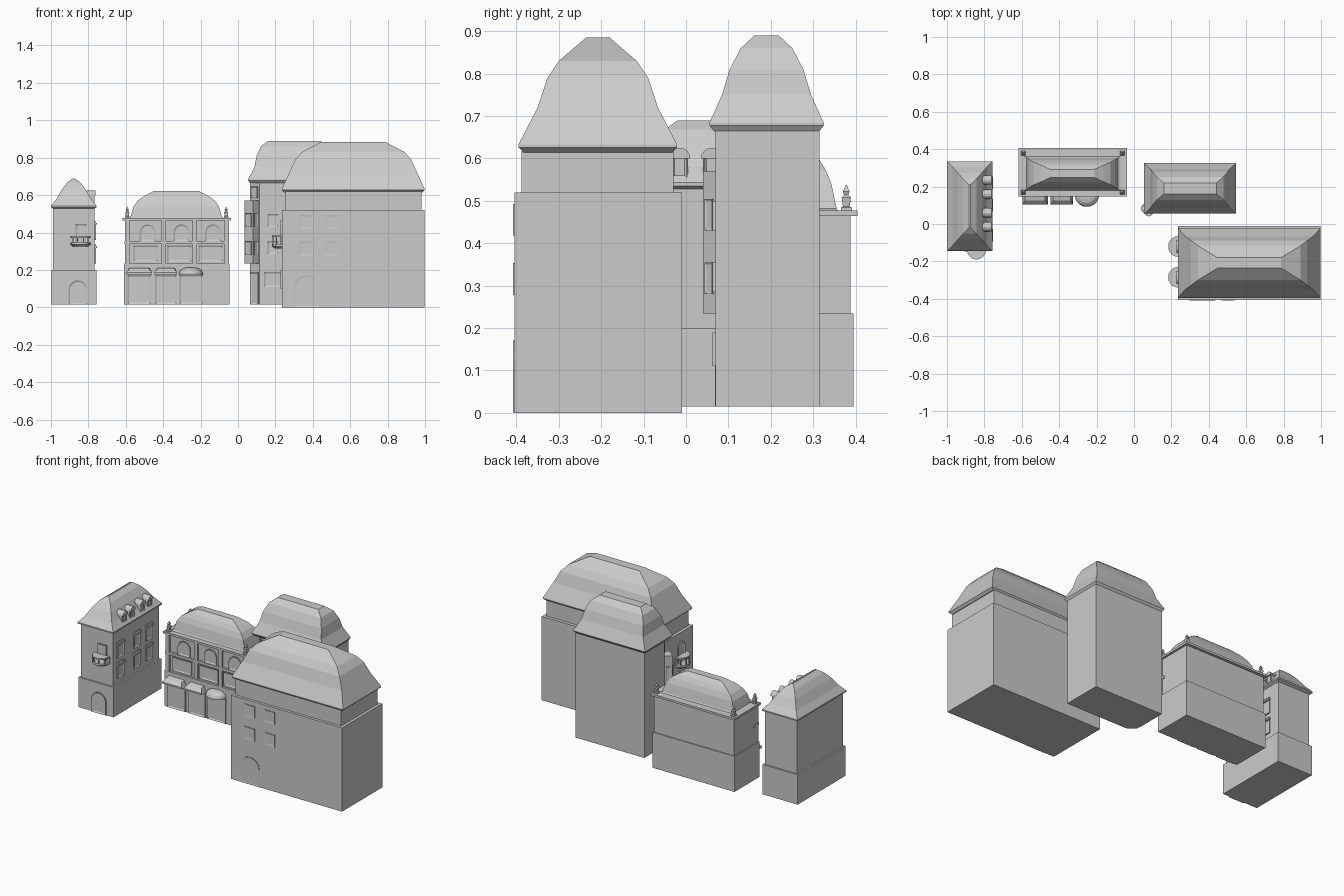
import bpy, bmesh
from math import pi, cos, sin
from mathutils import Vector

if "Cube" in bpy.data.objects:
    bpy.data.objects.remove(bpy.data.objects["Cube"])


def finish(name, bm):
    bmesh.ops.recalc_face_normals(bm, faces=bm.faces[:])
    me = bpy.data.meshes.new(name)
    bm.to_mesh(me)
    bm.free()
    ob = bpy.data.objects.new(name, me)
    bpy.context.collection.objects.link(ob)
    return ob


def loft(name, rings):
    """Skin a stack of closed rings and cap both ends."""
    bm = bmesh.new()
    vs = [[bm.verts.new(p) for p in r] for r in rings]
    n = len(rings[0])
    for a, b in zip(vs, vs[1:]):
        for i in range(n):
            j = (i + 1) % n
            bm.faces.new((a[i], a[j], b[j], b[i]))
    bm.faces.new(vs[0][::-1])
    bm.faces.new(vs[-1])
    return finish(name, bm)


def box(name, x0, x1, y0, y1, z0, z1):
    return loft(name, [[(x0, y0, z), (x1, y0, z), (x1, y1, z), (x0, y1, z)] for z in (z0, z1)])


def roof(name, cx, cy, steps):
    """Hipped roof from (half x, half y, z) steps."""
    return loft(name, [[(cx - a, cy - b, z), (cx + a, cy - b, z), (cx + a, cy + b, z), (cx - a, cy + b, z)]
                       for a, b, z in steps])


def opening(name, pos, normal, w, h, arched=False, out=.006, frame=.008):
    """Window or door: raised frame with a sunken pane; pos is bottom centre on the wall."""
    n = Vector(normal).normalized()
    u = Vector((0, 0, 1)).cross(n)
    r = w / 2
    pts = [(-r, 0), (r, 0)]
    if arched:
        pts += [(r * cos(pi * i / 8), h - r + r * sin(pi * i / 8)) for i in range(9)]
    else:
        pts += [(r, h), (-r, h)]
    bm = bmesh.new()
    base = Vector(pos)
    vs = [bm.verts.new(base + u * a + Vector((0, 0, b)) + n * out) for a, b in pts]
    bmesh.ops.remove_doubles(bm, verts=vs, dist=1e-5)
    f = bm.faces.new([v for v in vs if v.is_valid])
    back = bmesh.ops.extrude_face_region(bm, geom=[f])["geom"]
    front = [g for g in back if isinstance(g, bmesh.types.BMFace)][0]
    if not f.is_valid:
        f = front
    for v in front.verts:
        v.co += n * .001
    for v in list(bm.verts):
        if v not in front.verts:
            v.co -= n * (out + .003)
    bm.normal_update()
    bmesh.ops.inset_region(bm, faces=[front], thickness=frame, use_even_offset=True)
    for v in front.verts:
        v.co -= n * out * .8
    return finish(name, bm)


def half_round(name, pos, normal, r, depth, z_steps):
    """Half-round slab or dome against a wall from (scale, z) steps."""
    n = Vector(normal)
    u = Vector((0, 0, 1)).cross(n)
    rings = []
    for s, z in z_steps:
        rings.append([Vector((pos[0], pos[1], z)) + u * (r * s * cos(pi * i / 10)) + n * (depth * s * sin(pi * i / 10))
                      for i in range(11)])
    return loft(name, rings)


def balcony(name, pos, normal, r, depth, z0, z1):
    half_round(name + "_slab", pos, normal, r, depth, [(.75, z0 - .01), (1, z0), (1, z0 + .012)])
    half_round(name + "_rail", pos, normal, r, depth, [(1, z1 - .008), (1, z1)])
    n = Vector(normal)
    u = Vector((0, 0, 1)).cross(n)
    for i in range(0, 11, 2):
        p = Vector(pos) + .95 * (u * r * cos(pi * i / 10) + n * depth * sin(pi * i / 10))
        box(name + "_post", p.x - .003, p.x + .003, p.y - .003, p.y + .003, z0, z1)


# --- narrow left house ---
box("left_house_base", -.998, -.757, -.14, .33, .015, .2)
box("left_house_walls", -.988, -.767, -.13, .32, .2, .535)
roof("left_house_roof", -.878, .095, [(.112, .227, .528), (.122, .24, .535), (.122, .24, .543), (.092, .21, .58),
                                      (.064, .178, .63), (.035, .145, .668), (.004, .115, .69)])
opening("left_house_door", (-.856, -.14, .015), (0, -1, 0), .1, .13, True)
opening("left_balcony_door", (-.84, -.13, .325), (0, -1, 0), .06, .12)
balcony("left_balcony", (-.842, -.13, 0), (0, -1, 0), .053, .06, .335, .38)
for y in (-.06, .1, .22):
    for z in (.235, .36):
        opening("left_house_window", (-.767, y, z), (1, 0, 0), .06, .1)
        box("left_window_sill", -.77, -.755, y - .033, y + .033, z + .082, z + .092)
for y in (.235, .16, .06, -.015):
    box("dormer", -.84, -.772, y - .02, y + .02, .545, .6)
    r = .025
    loft("dormer_arch", [[(x, y + r * cos(pi * i / 8), .6 + r * sin(pi * i / 8)) for i in range(9)]
                         for x in (-.83, -.762)])
    opening("dormer_window", (-.772, y, .555), (1, 0, 0), .034, .06, True, .005, .005)

# --- arcaded shop house ---
box("shop_base", -.61, -.045, .152, .395, .015, .235)
box("shop_walls", -.603, -.052, .165, .388, .235, .468)
box("shop_cornice", -.617, -.038, .147, .405, .464, .477)
box("shop_belt", -.608, -.047, .152, .2, .338, .354)
roof("shop_roof", -.33, .27, [(.262, .092, .475), (.245, .085, .482), (.228, .073, .54), (.205, .06, .572),
                              (.168, .045, .597), (.118, .022, .622)])
for x in (-.592, -.398, -.23, -.06):
    box("shop_pilaster", x - .012, x + .012, .153, .18, .235, .465)
for x, ax, w in ((-.495, -.527, .13), (-.314, -.385, .12), (-.145, -.25, .13)):
    opening("shop_arch_window", (x + .012, .165, .354), (0, -1, 0), .085, .09, True)
    opening("shop_panel", (x, .165, .245), (0, -1, 0), .13, .085)
    opening("shop_front", (ax, .152, .017), (0, -1, 0), w - .005, .155)
for x0, x1 in ((-.597, -.46), (-.447, -.325)):
    loft("awning", [[(a, .155, .175), (a, .105, .175), (a, .105, .185), (b, .125, .205), (b, .155, .212)]
                    for a, b in ((x0, x0 + .015), (x1, x1 - .015))])
half_round("dome_awning", (-.252, .152, 0), (0, -1, 0), .064, .06,
           [(1, .175), (1, .183), (.9, .197), (.65, .208), (.3, .213)])
for x in (-.592, -.063):
    for y in (.17, .378):
        roof("finial", x, y, [(.013, .013, .475), (.013, .013, .484), (.008, .008, .487), (.011, .011, .508),
                              (.005, .005, .514), (.008, .008, .522), (.001, .001, .538)])

# --- tall corner house with chamfered corner ---
plan = [(.115, .07), (.537, .07), (.537, .315), (.065, .315), (.065, .12)]
loft("corner_house_walls", [[(x, y, z) for x, y in plan] for z in (.015, .67)])
roof("corner_house_roof", .3, .19, [(.236, .124, .664), (.246, .135, .678), (.246, .135, .684), (.212, .105, .75),
                                    (.2, .087, .81), (.178, .061, .86), (.14, .029, .89)])
d = (-1, -1, 0)
c = Vector((.09, .095, 0))
n, u = Vector(d).normalized(), Vector((1, -1, 0)).normalized()
quad = [c - n * .02 + u * .032, c - n * .02 - u * .032, c + n * .046 - u * .032, c + n * .046 + u * .032]
loft("corner_oriel", [[p + Vector((0, 0, z)) for p in quad] for z in (.235, .57)])
mid = c + n * .046
for z in (.28, .43):
    opening("oriel_window", mid + Vector((0, 0, z)), d, .045, .075)
    for s in (-1, 1):
        opening("oriel_side_window", c + n * .024 + u * .032 * s + Vector((0, 0, z)), u * s, .026, .075, False, .003, .005)
opening("corner_door", c + Vector((0, 0, .016)), d, .06, .17)
opening("corner_attic_window", c + Vector((0, 0, .585)), d, .045, .06)
for x in (.187, .3, .413):
    for z in (.285, .43):
        opening("corner_front_window", (x, .07, z), (0, -1, 0), .06, .07)
    opening("corner_shop_window", (x, .07, .11), (0, -1, 0), .095, .08)

# --- large right house ---
box("right_house_walls", .235, .998, -.405, -.01, 0, .52)
box("right_house_attic", .253, .98, -.388, -.03, .52, .618)
roof("right_house_roof", .616, -.208, [(.368, .175, .614), (.382, .187, .626), (.382, .187, .633), (.342, .142, .72),
                                       (.31, .119, .79), (.275, .092, .83), (.17, .028, .885)])
opening("right_house_door", (.365, -.405, .001), (0, -1, 0), .135, .17, True, .002)
for x in (.365, .503):
    for z in (.278, .418):
        opening("right_house_window", (x, -.405, z), (0, -1, 0), .07, .075, False, .002)
for y in (-.12, -.285):
    balcony("right_balcony", (.235, y, 0), (-1, 0, 0), .055, .052, .325, .385)
    opening("right_balcony_door", (.235, y, .335), (-1, 0, 0), .07, .13, True)
    opening("right_side_window", (.235, y, .1), (-1, 0, 0), .08, .1)
